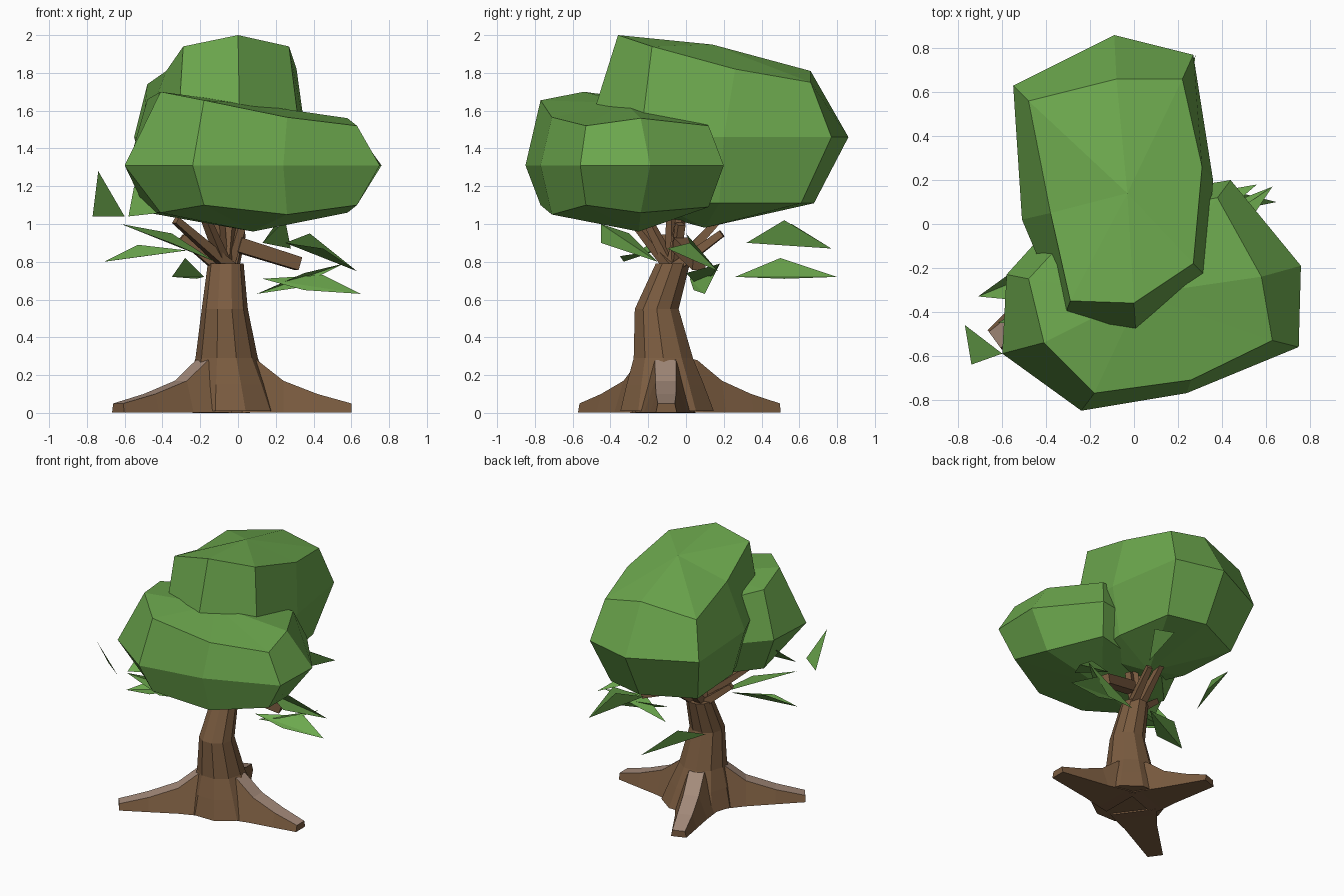
import bpy, bmesh, math
from mathutils import Vector

if "Cube" in bpy.data.objects:
    bpy.data.objects.remove(bpy.data.objects["Cube"])


def material(name, rgb):
    m = bpy.data.materials.new(name)
    m.diffuse_color = (*rgb, 1)
    m.use_nodes = True
    m.node_tree.nodes["Principled BSDF"].inputs["Base Color"].default_value = m.diffuse_color
    return m


GREEN = material("leaf green", (0.15, 0.39, 0.075))
BARK = material("bark brown", (0.20, 0.108, 0.052))
PALE = material("pale root top", (0.37, 0.255, 0.195))


def make(name, verts, faces, mats, recalc=True):
    mesh = bpy.data.meshes.new(name)
    mesh.from_pydata([tuple(v) for v in verts], [], faces)
    for m in mats:
        mesh.materials.append(m)
    if recalc:
        bm = bmesh.new()
        bm.from_mesh(mesh)
        bmesh.ops.recalc_face_normals(bm, faces=bm.faces)
        bm.to_mesh(mesh)
        bm.free()
    obj = bpy.data.objects.new(name, mesh)
    bpy.context.collection.objects.link(obj)
    return obj


def loft(name, rings, mats, bottom=None, top=None):
    """Skin equal rings; end caps are flat or fan to a centre point."""
    n = len(rings[0])
    verts = [v for r in rings for v in r]
    faces = [(k * n + i, k * n + (i + 1) % n, (k + 1) * n + (i + 1) % n, (k + 1) * n + i)
             for k in range(len(rings) - 1) for i in range(n)]
    for start, centre in ((0, bottom), ((len(rings) - 1) * n, top)):
        if centre:
            verts.append(centre)
            faces += [(start + i, start + (i + 1) % n, len(verts) - 1) for i in range(n)]
        else:
            faces.append(tuple(range(start, start + n)))
    return make(name, verts, faces, mats)


# Back canopy: tilted crown, wide middle, tucked underside
mid = [(-.55, .63), (-.09, .86), (.27, .77), (.36, .2), (.33, -.24), (.01, -.53), (-.32, -.43), (-.51, .02)]
crown = [(-.48, .56, 1.74), (-.08, .66, 1.81), (.22, .66, 1.75), (.31, .26, 1.82),
         (.27, -.18, 1.94), (0, -.36, 2.0), (-.29, -.35, 1.94), (-.38, .05, 1.81)]
under = [(-.05 + (x + .05) * .8, .1 + (y - .1) * .76, 1.11) for x, y in mid]
loft("back_canopy", [under, [(x, y, 1.46) for x, y in mid], crown], [GREEN],
     (-.05, .1, .98), (-.03, .14, 1.95))

# Front canopy
mid = [(-.58, -.23), (-.6, -.59), (-.24, -.85), (.24, -.77), (.75, -.56), (.76, -.19), (.44, .2), (-.3, .08)]
crown = [(-.48, -.25, 1.66), (-.41, -.54, 1.70), (-.18, -.77, 1.655), (.26, -.71, 1.565),
         (.63, -.53, 1.52), (.58, -.24, 1.56), (.38, .12, 1.52), (-.25, 0, 1.6)]
under_z = [1.06, 1.06, 1.10, 1.05, 1.10, 1.06, 1.09, 1.05]
under = [(x, y, z) for (x, y, _), z in zip(crown, under_z)]
loft("front_canopy", [under, [(x, y, 1.31) for x, y in mid], crown], [GREEN],
     (.08, -.25, .96), (.03, -.32, 1.64))

# Trunk: bent, ten-sided, flared at the foot
sections = [(-.04, -.10, .26, .01), (-.05, -.11, .215, .15), (-.06, -.12, .165, .29),
            (-.07, -.155, .122, .55), (-.065, -.07, .095, .79)]
loft("trunk", [[(cx + r * math.cos(math.tau * i / 10), cy + r * math.sin(math.tau * i / 10), z)
                for i in range(10)] for cx, cy, r, z in sections], [BARK])


# Roots: tapering wedges with a pale top strip
def root(name, angle, length):
    c = Vector((-.06, -.11, 0))
    d = Vector((math.cos(angle), math.sin(angle), 0))
    s = Vector((-d.y, d.x, 0))
    rings = []
    for r, z, top_w, low_w in ((.08, .29, .055, .16), (.16, .28, .055, .15), (.30, .17, .055, .115),
                               (.30 + (length - .30) * .5, .10, .053, .085), (length, .05, .045, .055)):
        p = c + d * r
        rings.append([p + s * low_w + Vector((0, 0, .003)), p + s * top_w + Vector((0, 0, z)),
                      p - s * top_w + Vector((0, 0, z)), p - s * low_w + Vector((0, 0, .003))])
    rings[0][0].z = rings[0][3].z = 0
    obj = loft(name, rings, [BARK, PALE])
    for f in obj.data.polygons:
        f.material_index = int(f.normal.z > .35)


root("front_left_root", math.radians(216), .71)
root("right_root", math.radians(0.5), .66)
root("back_root", math.radians(110), .63)


# Branches: thin tapered four-sided limbs fanning out of the trunk top
def branch(name, a, b, r0, r1):
    a, b = Vector(a), Vector(b)
    q = (b - a).to_track_quat('Z', 'Y')
    ring = lambda p, r: [p + q @ Vector((r * math.cos(t), r * math.sin(t), 0))
                         for t in (math.pi / 4 + math.pi / 2 * i for i in range(4))]
    loft(name, [ring(a, r0), ring(b, r1)], [BARK])


branch("right_branch", (0, -.03, .89), (.32, .07, .79), .055, .05)
branch("right_branch_stem", (-.05, -.06, .77), (.02, -.03, 1.0), .03, .03)
for i, tip in enumerate([(-.10, -.08, 1.08), (-.03, -.02, 1.08), (-.33, -.28, 1.02), (-.30, -.12, .93),
                         (-.18, -.22, 1.05), (.02, .19, .95), (-.10, .17, 1.02)]):
    branch(f"branch_{i + 1}", (-.09 + .03 * (i % 3), -.07, .76), tip, .04, .026)

# Loose leaves below the canopy
leaves = [
    [(-.74, -.64, 1.28), (-.77, -.46, 1.04), (-.60, -.59, 1.04)],
    [(-.55, -.30, 1.20), (-.58, -.50, 1.04), (-.40, -.45, 1.06)],
    [(-.62, -.45, 1.0), (-.35, -.30, .95), (-.12, -.15, .80), (-.35, -.45, .90)],
    [(-.71, -.33, .80), (-.53, -.20, .89), (-.27, -.15, .86), (-.50, -.35, .83)],
    [(-.35, .26, .72), (-.28, .50, .82), (-.18, .80, .72), (-.22, .52, .71)],
    [(.13, .32, .90), (.25, .52, 1.02), (.28, .77, .87), (.20, .56, 1.0)],
    [(.25, .02, .90), (.38, 0, .95), (.63, .17, .75), (.45, -.10, .87)],
    [(.10, .10, .63), (.35, 0, .74), (.56, .18, .79), (.30, .08, .66)],
    [(.13, .02, .71), (.45, .15, .73), (.65, .10, .63), (.35, .04, .65)],
]
for i, pts in enumerate(leaves):
    n = len(pts)
    faces = [(0, 1, 2)] if n == 3 else [(0, 1, 2), (0, 2, 3)]
    make(f"leaf_{i + 1}", pts, faces, [GREEN], recalc=False)
